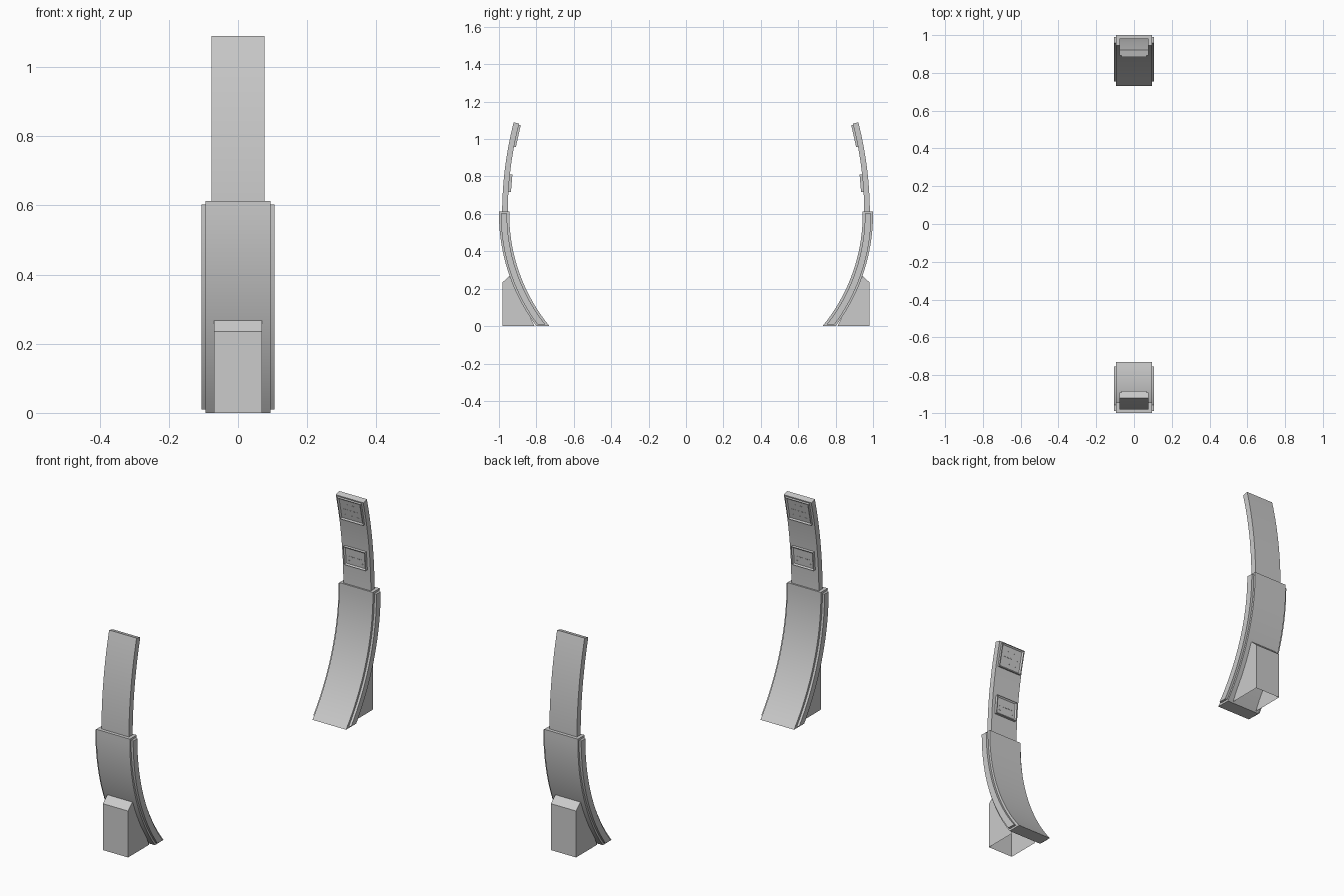
import bpy, bmesh
from math import sin, cos, asin, sqrt
from mathutils import Vector, Matrix

if "Cube" in bpy.data.objects:
    bpy.data.objects.remove(bpy.data.objects["Cube"])


def finish(name, bm):
    """Turn a bmesh into an object mirrored across y = 0, giving both pylons."""
    bmesh.ops.recalc_face_normals(bm, faces=bm.faces)
    me = bpy.data.meshes.new(name)
    bm.to_mesh(me)
    bm.free()
    ob = bpy.data.objects.new(name, me)
    bpy.context.collection.objects.link(ob)
    mod = ob.modifiers.new("both_sides", 'MIRROR')
    mod.use_axis = (False, True, False)
    mod.use_mirror_merge = False
    return ob


def band(name, half_w, sections):
    """Skin a row of (inner, outer) y/z point pairs into a solid curved slab."""
    bm = bmesh.new()
    rings = []
    for (yi, zi), (yo, zo) in sections:
        pts = [(-half_w, yi, zi), (half_w, yi, zi), (half_w, yo, zo), (-half_w, yo, zo)]
        rings.append([bm.verts.new(p) for p in pts])
    for a, b in zip(rings, rings[1:]):
        for i in range(4):
            j = (i + 1) % 4
            bm.faces.new((a[i], a[j], b[j], b[i]))
    bm.faces.new(rings[0])
    bm.faces.new(rings[-1])
    return finish(name, bm)


def lower_sections(r_in, r_out, z0, z1, n=20):
    """Arc about (y 0, z 0.6) with level ends."""
    zs = [z0 + (z1 - z0) * i / n for i in range(n + 1)]
    return [tuple((sqrt(r * r - (z - 0.6) ** 2), z) for r in (r_in, r_out)) for z in zs]


# Lower curved arm: core slab plus the wider side flanges
band("lower_arm_core", 0.094, lower_sections(0.945, 1.0, 0.0, 0.613))
band("lower_arm_flange", 0.106, lower_sections(0.957, 0.99, 0.01, 0.603))

# Upper, slimmer arm with a gentler bend and a square-cut end
YC, ZC, R_IN, R_OUT = -0.987, 0.6, 1.94, 1.97


def on_arc(r, a):
    return (YC + r * cos(a), ZC + r * sin(a))


A0, A1 = -0.025, asin(0.49 / R_OUT)
band("upper_arm", 0.077,
     [tuple(on_arc(r, A0 + (A1 - A0) * i / 16) for r in (R_IN, R_OUT)) for i in range(17)])

# Rear foot: wedge box with a sloped top, open underneath
bm = bmesh.new()
profile = [(0.81, 0.0), (0.98, 0.0), (0.98, 0.235), (0.945, 0.267), (0.93, 0.25), (0.865, 0.11)]
left, right = ([bm.verts.new((x, y, z)) for y, z in profile] for x in (-0.07, 0.07))
bm.faces.new(left)
bm.faces.new(right)
for i in range(1, 5):
    bm.faces.new((left[i], left[i + 1], right[i + 1], right[i]))
finish("rear_foot", bm)


def add_box(bm, size, centre):
    m = Matrix.Translation(centre) @ Matrix.Diagonal((*size, 1))
    return bmesh.ops.create_cube(bm, size=1, matrix=m)["verts"]


def pad(name, a, half_w, length, height, rows):
    """Recessed panel on the inner face of the upper arm, with small raised marks."""
    bm = bmesh.new()
    verts = add_box(bm, (2 * half_w, 0.03, length), (0, 0.015 - height, 0))
    bm.normal_update()
    front = min({f for v in verts for f in v.link_faces},
                key=lambda f: f.calc_center_median().y)
    bmesh.ops.inset_region(bm, faces=[front], thickness=0.01)
    bmesh.ops.translate(bm, verts=front.verts, vec=(0, 0.006, 0))
    floor = 0.006 - height
    for z, xs in rows:
        for x in xs:
            add_box(bm, (0.010, 0.003, 0.003), (x, floor, z))
    y, z = on_arc(R_IN, a)
    bm.transform(Matrix.Translation(Vector((0, y, z))) @ Matrix.Rotation(a, 4, 'X'))
    finish(name, bm)


# Control panels
ROW = (-0.036, -0.018, 0.0, 0.018, 0.036)
pad("lower_panel", 0.085, 0.060, 0.095, 0.014, [(0.0, ROW), (-0.022, ROW[::4])])
pad("upper_panel", 0.217, 0.065, 0.120, 0.011,
    [(0.0, ROW), (0.03, ROW[1::2]), (-0.03, ROW[::2])])

# Smooth the curved faces, keep the edges crisp
for ob in bpy.context.collection.objects:
    ob.select_set(True)
    bpy.context.view_layer.objects.active = ob
bpy.ops.object.shade_smooth_by_angle(angle=0.5)
